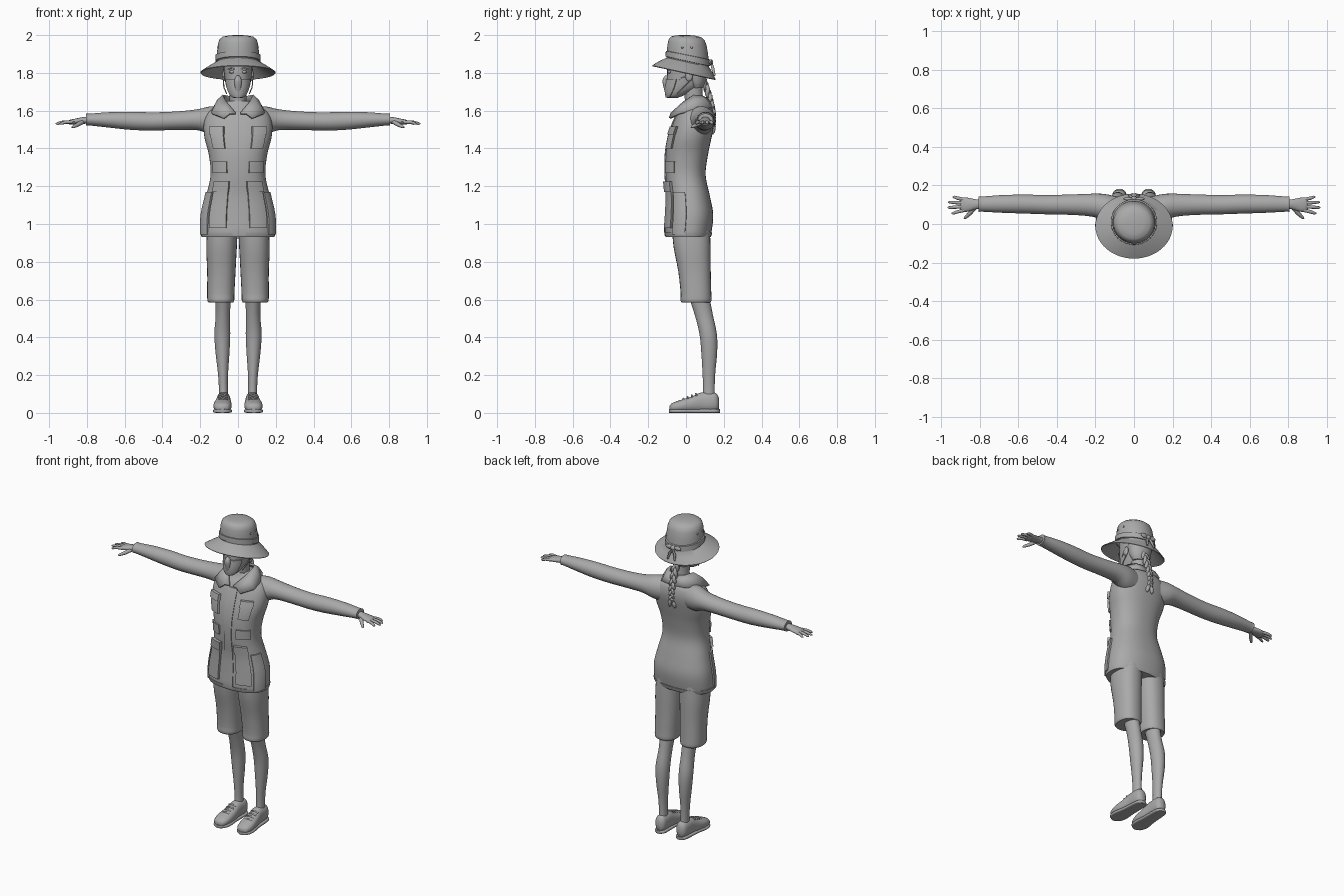
import bpy, bmesh, math
from mathutils import Vector

grey = bpy.data.materials.new("plain grey")
grey.diffuse_color = (0.4, 0.4, 0.4, 1)


def finish(name, bm, angle=50):
    bmesh.ops.recalc_face_normals(bm, faces=bm.faces)
    me = bpy.data.meshes.new(name)
    bm.to_mesh(me)
    bm.free()
    ob = bpy.data.objects.new(name, me)
    bpy.context.collection.objects.link(ob)
    me.materials.append(grey)
    bpy.ops.object.select_all(action='DESELECT')
    ob.select_set(True)
    bpy.context.view_layer.objects.active = ob
    bpy.ops.object.shade_smooth_by_angle(angle=math.radians(angle))
    return ob


def spline(rows, t):
    """Smooth row of values at row[0] == t."""
    t = min(max(t, rows[0][0]), rows[-1][0])
    i = max(k for k in range(len(rows) - 1) if rows[k][0] <= t)
    a, b = rows[i], rows[i + 1]
    p, q = rows[max(i - 1, 0)], rows[min(i + 2, len(rows) - 1)]
    h = b[0] - a[0]
    f = (t - a[0]) / h
    out = []
    for k in range(1, len(a)):
        ma = (b[k] - p[k]) / (b[0] - p[0]) * h
        mb = (q[k] - a[k]) / (q[0] - a[0]) * h
        out.append((2*f**3 - 3*f*f + 1)*a[k] + (f**3 - 2*f*f + f)*ma
                   + (3*f*f - 2*f**3)*b[k] + (f**3 - f*f)*mb)
    return out


def sup(v, n):
    return math.copysign(abs(v) ** (2 / n), v)


def skin(bm, rings, closed=True, caps=True):
    vs = [[bm.verts.new(p) for p in r] for r in rings]
    n = len(vs[0])
    for r, s in zip(vs, vs[1:]):
        for j in range(n if closed else n - 1):
            k = (j + 1) % n
            bm.faces.new((r[j], r[k], s[k], s[j]))
    if caps:
        bm.faces.new(vs[0])
        bm.faces.new(vs[-1])


def loft(name, rows, axis='z', n=2.0, seg=28, steps=3, sign=1, fix=None):
    """Rows are (t, centre u, centre v, radius u, radius v)."""
    ts = []
    for a, b in zip(rows, rows[1:]):
        ts += [a[0] + (b[0] - a[0]) * k / steps for k in range(steps)]
    rings = []
    for t in ts + [rows[-1][0]]:
        cu, cv, ru, rv = spline(rows, t)
        ring = []
        for k in range(seg):
            a = math.tau * k / seg
            u, v = cu + ru * sup(math.sin(a), n), cv - rv * sup(math.cos(a), n)
            p = {'z': (u, v, t), 'x': (t, u, v), 'y': (u, t, v)}[axis]
            p = fix(*p) if fix else p
            ring.append((p[0] * sign, p[1], p[2]))
        rings.append(ring)
    bm = bmesh.new()
    skin(bm, rings)
    return finish(name, bm)


def patch(name, rows, n, a0, a1, z0, z1, off, sign=1, na=10, nz=8):
    """Raised plate lying on a lofted body, between two angles from the front."""
    rings = []
    for i in range(-1, nz + 2):
        z = z0 + (z1 - z0) * min(max(i, 0), nz) / nz
        cu, cv, ru, rv = spline(rows, z)
        ring = []
        for j in range(-1, na + 2):
            a = math.radians(a0 + (a1 - a0) * min(max(j, 0), na) / na)
            o = -0.012 if i in (-1, nz + 1) or j in (-1, na + 1) else off
            ring.append((sign * (cu + (ru + o) * sup(math.sin(a), n)),
                         cv - (rv + o) * sup(math.cos(a), n), z))
        rings.append(ring)
    bm = bmesh.new()
    skin(bm, rings, closed=False, caps=False)
    return finish(name, bm, 40)


def tube(name, pts, sides=10):
    """Tapered tube through (x, y, z, radius) points."""
    bm = bmesh.new()
    P = [Vector(p[:3]) for p in pts]
    rings = []
    for i, p in enumerate(P):
        d = (P[min(i + 1, len(P) - 1)] - P[max(i - 1, 0)]).normalized()
        u = d.cross(Vector((0.31, 0.4, 0.86)) if abs(d.z) < 0.8 else Vector((1, 0, 0))).normalized()
        w = d.cross(u)
        rings.append([p + pts[i][3] * (u * math.cos(math.tau * k / sides) + w * math.sin(math.tau * k / sides))
                      for k in range(sides)])
    skin(bm, rings)
    return finish(name, bm, 60)


def ball(name, c, r):
    bm = bmesh.new()
    bmesh.ops.create_uvsphere(bm, u_segments=16, v_segments=10, radius=1)
    for v in bm.verts:
        v.co = Vector(c) + Vector([v.co[k] * r[k] for k in range(3)])
    return finish(name, bm)


# Jacket body with hem, placket and pockets
jacket = [(0.93, 0, 0.012, 0.188, 0.115), (0.95, 0, 0.012, 0.194, 0.122), (1.05, 0, 0.02, 0.19, 0.124),
          (1.15, 0, 0.013, 0.168, 0.113), (1.26, 0, -0.002, 0.145, 0.106), (1.37, 0, 0.005, 0.155, 0.112),
          (1.46, 0, 0.022, 0.178, 0.114), (1.54, 0, 0.042, 0.18, 0.108), (1.595, 0, 0.052, 0.155, 0.092),
          (1.625, 0, 0.055, 0.105, 0.072), (1.65, 0, 0.05, 0.07, 0.055)]
JN = 2.3
loft("jacket_body", jacket, n=JN, seg=48, steps=4)
patch("jacket_hem", jacket, JN, -180, 180, 0.93, 0.955, 0.004, na=48, nz=2)
patch("jacket_placket", jacket, JN, -6, 9, 0.94, 1.57, 0.006, na=4, nz=30)
for s in (1, -1):
    patch("chest_pocket", jacket, JN, 21, 47, 1.40, 1.49, 0.012, s)
    patch("chest_pocket_flap", jacket, JN, 20, 48, 1.475, 1.515, 0.018, s, nz=3)
    patch("lower_pocket", jacket, JN, 15, 46, 0.98, 1.19, 0.012, s)
    patch("lower_pocket_flap", jacket, JN, 14, 47, 1.17, 1.225, 0.019, s, nz=3)
    patch("waist_fold", jacket, JN, 20, 60, 1.27, 1.33, 0.008, s, nz=4)
    patch("side_panel", jacket, JN, 52, 84, 0.945, 1.17, 0.009, s)

# Collar: a folded band on each side, from nape to lapel tip
inner = [(0, 0.105, 1.665), (0.055, 0.085, 1.675), (0.078, 0.04, 1.68), (0.062, -0.01, 1.645), (0.012, -0.068, 1.585)]
outer = [(0, 0.14, 1.615), (0.085, 0.125, 1.615), (0.132, 0.045, 1.605), (0.14, -0.035, 1.585), (0.075, -0.086, 1.56)]
for s in (1, -1):
    bm = bmesh.new()
    mid = [((Vector(a) + Vector(b)) / 2 + Vector((0, 0, 0.012))) for a, b in zip(inner, outer)]
    skin(bm, [[(s * p[0], p[1], p[2]) for p in r] for r in (inner, mid, outer)], False, False)
    ob = finish("collar", bm, 60)
    m = ob.modifiers.new("thick", 'SOLIDIFY')
    m.thickness, m.offset = 0.012, 0

# Sleeves, cuffs and hands
sleeve = [(0.08, 0.07, 1.545, 0.07, 0.078), (0.15, 0.085, 1.548, 0.07, 0.074), (0.21, 0.097, 1.552, 0.06, 0.056),
          (0.32, 0.1, 1.547, 0.053, 0.049), (0.45, 0.1, 1.543, 0.05, 0.048), (0.56, 0.103, 1.546, 0.049, 0.048),
          (0.68, 0.104, 1.551, 0.046, 0.041), (0.79, 0.103, 1.553, 0.039, 0.031), (0.805, 0.103, 1.553, 0.04, 0.032)]
hand = [(0.77, 0.103, 1.552, 0.022, 0.018), (0.82, 0.102, 1.548, 0.026, 0.018), (0.86, 0.1, 1.543, 0.036, 0.015),
        (0.892, 0.1, 1.539, 0.036, 0.012), (0.9, 0.1, 1.538, 0.03, 0.007)]
for s in (1, -1):
    loft("sleeve", sleeve, 'x', sign=s)
    loft("hand", hand, 'x', sign=s, seg=16)
    for k, (y0, y1, x1) in enumerate([(0.071, 0.055, 0.945), (0.09, 0.085, 0.965), (0.109, 0.113, 0.962), (0.127, 0.14, 0.94)]):
        xm = (0.885 + x1) / 2
        tube("finger", [(s * 0.88, y0, 1.54, 0.0095), (s * xm, (y0 + y1) / 2, 1.539, 0.009),
                        (s * (x1 - 0.008), y1, 1.532, 0.007), (s * x1, y1, 1.53, 0.003)])
    tube("thumb", [(s * 0.825, 0.085, 1.54, 0.012), (s * 0.85, 0.055, 1.525, 0.011),
                   (s * 0.872, 0.034, 1.515, 0.008), (s * 0.88, 0.027, 1.512, 0.003)])

# Shorts, legs and shoes
shorts = [(0.585, 0.091, 0.053, 0.066, 0.077), (0.595, 0.091, 0.053, 0.071, 0.082), (0.63, 0.091, 0.053, 0.072, 0.081),
          (0.75, 0.088, 0.045, 0.075, 0.086), (0.88, 0.087, 0.032, 0.081, 0.098), (1.0, 0.08, 0.025, 0.08, 0.1)]
leg = [(0.07, 0.077, 0.12, 0.027, 0.036), (0.11, 0.077, 0.121, 0.024, 0.031), (0.2, 0.079, 0.121, 0.026, 0.033),
       (0.32, 0.082, 0.123, 0.037, 0.042), (0.42, 0.083, 0.117, 0.042, 0.046), (0.52, 0.08, 0.094, 0.038, 0.048),
       (0.62, 0.08, 0.068, 0.042, 0.055)]
shoe = [(-0.087, 0.083, 0.026, 0.015, 0.012), (-0.075, 0.083, 0.029, 0.036, 0.022), (-0.03, 0.082, 0.036, 0.048, 0.032),
        (0.03, 0.079, 0.045, 0.044, 0.042), (0.08, 0.077, 0.056, 0.038, 0.052), (0.13, 0.076, 0.057, 0.037, 0.052),
        (0.16, 0.075, 0.056, 0.032, 0.048), (0.174, 0.075, 0.05, 0.018, 0.03)]
sole = [(-0.09, 0.083, 0.01, 0.014, 0.01), (-0.075, 0.083, 0.01, 0.039, 0.01), (-0.03, 0.082, 0.01, 0.051, 0.01),
        (0.04, 0.079, 0.01, 0.043, 0.01), (0.13, 0.076, 0.01, 0.039, 0.01), (0.165, 0.075, 0.01, 0.033, 0.01),
        (0.18, 0.075, 0.01, 0.015, 0.01)]
for s in (1, -1):
    loft("shorts_leg", shorts, n=2.3, sign=s)
    loft("leg", leg, sign=s)
    loft("shoe", shoe, 'y', n=2.3, sign=s)
    loft("shoe_sole", sole, 'y', n=4, sign=s)
    for k in range(4):
        y, z = -0.01 + 0.022 * k, 0.073 + 0.0085 * k
        tube("shoe_lace", [(s * 0.055, y, z - 0.006, 0.005), (s * 0.08, y - 0.004, z + 0.003, 0.005),
                           (s * 0.105, y, z - 0.006, 0.005)], 6)

# Head, neck, mask and face
head = [(1.668, 0, -0.072, 0.022, 0.028), (1.68, 0, -0.058, 0.04, 0.045), (1.72, 0, -0.02, 0.06, 0.086),
        (1.77, 0, 0, 0.07, 0.1), (1.83, 0, 0.005, 0.076, 0.104), (1.9, 0, 0.008, 0.078, 0.1)]
loft("head", head, n=2.1)
loft("neck", [(1.56, 0, 0.05, 0.055, 0.055), (1.65, 0, 0.042, 0.044, 0.047), (1.74, 0, 0.035, 0.046, 0.052)])
patch("face_mask", head, 2.1, -62, 62, 1.669, 1.768, 0.007, na=20)
loft("mask_nose_ridge", [(1.70, 0, -0.105, 0.012, 0.008), (1.75, 0, -0.108, 0.02, 0.016),
                         (1.772, 0, -0.105, 0.016, 0.016), (1.785, 0, -0.1, 0.008, 0.01)])
loft("back_hair", [(1.72, 0, 0.06, 0.05, 0.03), (1.75, 0, 0.055, 0.066, 0.05), (1.82, 0, 0.05, 0.08, 0.062)])
for s in (1, -1):
    ball("eye", (s * 0.032, -0.088, 1.805), (0.015, 0.009, 0.008))
    tube("eyebrow", [(s * 0.013, -0.101, 1.82, 0.003), (s * 0.035, -0.094, 1.825, 0.004), (s * 0.054, -0.075, 1.819, 0.002)], 6)
    ball("ear", (s * 0.075, 0.016, 1.785), (0.009, 0.02, 0.03))
    for z0, z1 in ((1.762, 1.795), (1.69, 1.76)):
        tube("mask_strap", [(s * 0.06, -0.045, z0, 0.003), (s * 0.075, -0.01, (z0 + z1) / 2, 0.003), (s * 0.077, 0.025, z1, 0.003)], 6)

# Braid: three woven strands with a tuft
path = [(0, 0.085, 1.78), (0.25, 0.115, 1.70), (0.6, 0.14, 1.60), (1, 0.143, 1.515)]
for k in range(3):
    pts = []
    for i in range(41):
        t = i / 40
        y, z = spline(path, t)
        a = t * 15 + math.tau * k / 3
        pts.append((0.013 * math.sin(a), y + 0.007 * math.sin(2 * a), z, 0.0125 - 0.003 * t))
    tube("braid_strand", pts, 8)
for s in (1, -1):
    tube("braid_tuft", [(0, 0.143, 1.525, 0.009), (s * 0.014, 0.143, 1.505, 0.014), (s * 0.018, 0.141, 1.487, 0.012), (s * 0.02, 0.14, 1.475, 0.004)])


# Hat: one swept profile from brim underside to crown top, tilted down at the back
def hat_ring(rx, ry, cy, z, tilt, seg=48):
    ring = []
    for k in range(seg):
        a = math.tau * k / seg
        y = cy - ry * math.cos(a)
        ring.append((rx * math.sin(a), y, z - tilt * y))
    return ring


crown = [(0.114, 0.112, 0.01, 1.858, 0.22), (0.114, 0.112, 0.01, 1.875, 0.2), (0.11, 0.108, 0.008, 1.92, 0.12),
         (0.106, 0.102, 0.006, 1.955, 0.06), (0.098, 0.094, 0.004, 1.978, 0.04), (0.082, 0.079, 0.002, 1.991, 0.03),
         (0.05, 0.05, 0, 1.998, 0.02), (0.015, 0.015, 0, 2.0, 0)]
brim = [(0.108, 0.107, 0.01, 1.852, 0.22), (0.15, 0.138, 0, 1.822, 0.22), (0.197, 0.166, -0.011, 1.796, 0.22),
        (0.2, 0.168, -0.011, 1.8, 0.22), (0.155, 0.141, 0, 1.832, 0.22)]
band = [(0.112, 0.11, 0.01, 1.862, 0.22), (0.12, 0.118, 0.01, 1.864, 0.22), (0.119, 0.117, 0.01, 1.895, 0.2),
        (0.11, 0.108, 0.01, 1.897, 0.2)]
bm = bmesh.new()
skin(bm, [hat_ring(*r) for r in brim + crown], caps=False)
bm.faces.new([v for v in bm.verts][-48:])
finish("hat", bm, 45)
bm = bmesh.new()
skin(bm, [hat_ring(*r) for r in band], caps=False)
finish("hat_band", bm, 35)
ball("band_knot", (0, 0.132, 1.855), (0.016, 0.012, 0.016))
for s in (1, -1):
    ball("band_bow", (s * 0.03, 0.13, 1.858), (0.025, 0.009, 0.014))
    tube("band_tail", [(0, 0.135, 1.85, 0.006), (s * 0.018, 0.143, 1.82, 0.008), (s * 0.026, 0.152, 1.785, 0.005)], 6)
    for y in (-0.02, 0.03):
        ball("hat_eyelet", (s * 0.106, y, 1.935), (0.004, 0.006, 0.006))
